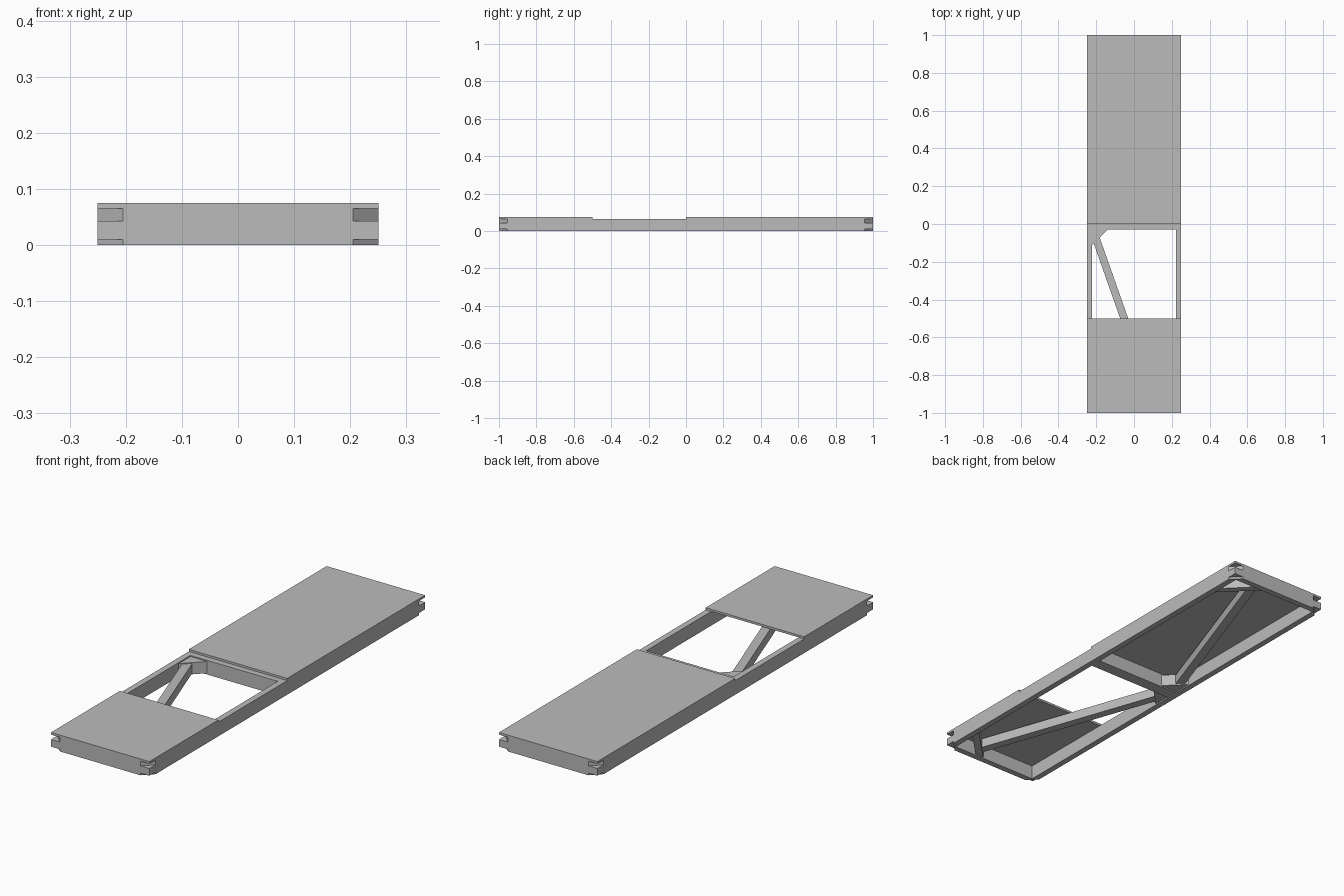
import bpy, bmesh, math
from mathutils import Vector

if "Cube" in bpy.data.objects:
    bpy.data.objects.remove(bpy.data.objects["Cube"], do_unlink=True)

# Single flat grey
grey = bpy.data.materials.new("plain_grey")
grey.use_nodes = True
grey.diffuse_color = (0.5, 0.5, 0.5, 1)
grey.node_tree.nodes["Principled BSDF"].inputs["Base Color"].default_value = (0.5, 0.5, 0.5, 1)

W, L = 0.25, 1.0          # half width, half length
T = 0.028                 # beam thickness
FRAME_TOP, DECK_TOP = 0.065, 0.075


def add_prism(bm, pts, z0, z1):
    """Extrude a flat outline from z0 to z1."""
    face = bm.faces.new([bm.verts.new((x, y, z0)) for x, y in pts])
    new = bmesh.ops.extrude_face_region(bm, geom=[face])["geom"]
    verts = [g for g in new if isinstance(g, bmesh.types.BMVert)]
    bmesh.ops.translate(bm, verts=verts, vec=(0, 0, z1 - z0))


def make(name, prisms):
    bm = bmesh.new()
    for pts, z0, z1 in prisms:
        add_prism(bm, pts, z0, z1)
    bmesh.ops.recalc_face_normals(bm, faces=bm.faces)
    mesh = bpy.data.meshes.new(name)
    bm.to_mesh(mesh)
    bm.free()
    mesh.materials.append(grey)
    ob = bpy.data.objects.new(name, mesh)
    bpy.context.collection.objects.link(ob)
    return ob


def rect(x0, x1, y0, y1):
    return [(x0, y0), (x1, y0), (x1, y1), (x0, y1)]


def bar(a, b, width):
    """Outline of a straight bar between two plan points."""
    a, b = Vector(a), Vector(b)
    d = (b - a).normalized() * width / 2
    n = Vector((-d.y, d.x))
    return [tuple(p) for p in (a + n, a - n, b - n, b + n)]


# Corner notches: diagonal cuts at two heights on all four corners
cuts = []
for sx in (-1, 1):
    for sy in (-1, 1):
        tri = [(sx * 0.205, sy * L), (sx * 0.295, sy * (L - 0.09)),
               (sx * 0.295, sy * (L + 0.09)), (sx * 0.205, sy * (L + 0.09))]
        tri[0] = (sx * 0.115, sy * (L + 0.09))
        tri = tri[:3]
        cuts += [(tri, -0.02, 0.01), (tri, 0.043, FRAME_TOP + 0.001)]
cutter = make("notch_cutter", cuts)
cutter.hide_render = True


def notch(ob):
    mod = ob.modifiers.new("corner_notches", 'BOOLEAN')
    mod.operation, mod.solver, mod.object = 'DIFFERENCE', 'EXACT', cutter
    bpy.context.view_layer.update()
    ev = ob.evaluated_get(bpy.context.evaluated_depsgraph_get())
    mesh = bpy.data.meshes.new_from_object(ev)
    ob.modifiers.clear()
    ob.data = mesh


# Mitred outer beams
for s, side in ((1, "left"), (-1, "right")):
    notch(make(side + "_side_beam", [([(s * W, -L), (s * W, L), (s * (W - T), L - T),
                                       (s * (W - T), -L + T)], 0, FRAME_TOP)]))
for s, end in ((-1, "front"), (1, "back")):
    notch(make(end + "_end_beam", [([(-W, s * L), (W, s * L), (W - T, s * (L - T)),
                                     (-W + T, s * (L - T))], 0, FRAME_TOP)]))
bpy.data.objects.remove(cutter, do_unlink=True)

# Middle cross beam
make("middle_cross_beam", [(rect(-W + T, W - T, -T, T), 0, FRAME_TOP)])

# Deck boards
make("back_deck", [(rect(-W, W, 0, L), FRAME_TOP, DECK_TOP)])
make("front_deck", [(rect(-W, W, -L, -0.5), FRAME_TOP, DECK_TOP)])

# Diagonal braces with corner blocks, mirrored about the middle
IX, IY = W - T, L - T
for s, end in ((-1, "front"), (1, "back")):
    make(end + "_brace", [(bar((-0.2, s * 0.08), (0.105, s * 0.945), 0.04), 0.012, 0.056)])
    make(end + "_middle_block", [([(-IX, s * T), (-IX + 0.085, s * T),
                                   (-IX, s * (T + 0.085))], 0.006, 0.06)])
    make(end + "_corner_block", [([(IX, s * (IY - 0.16)), (IX, s * (IY - 0.115)),
                                   (IX - 0.115, s * IY), (IX - 0.16, s * IY)], 0.006, 0.06)])
